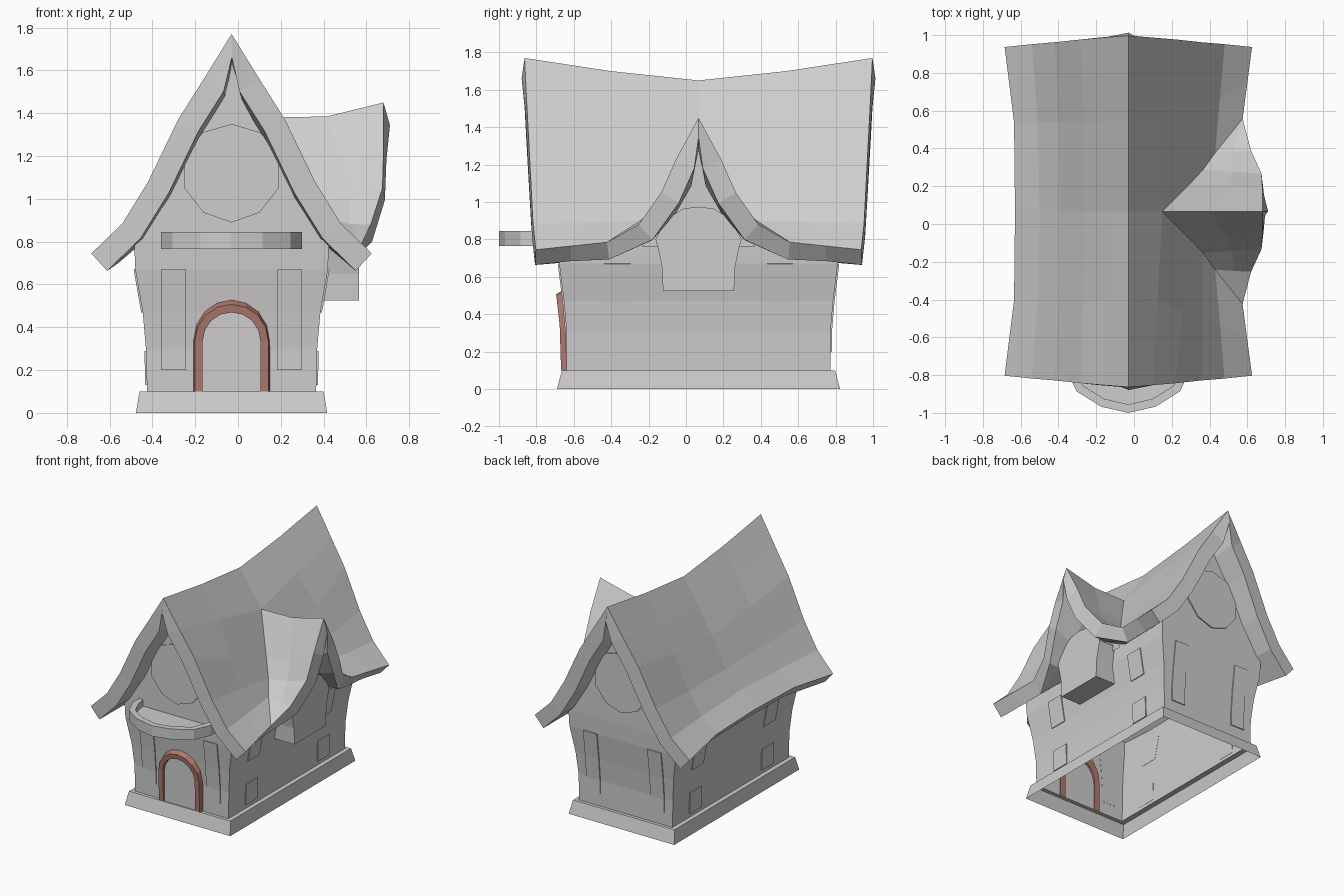
import bpy, bmesh, math
from mathutils import Vector

cube = bpy.data.objects.get("Cube")
if cube:
    bpy.data.objects.remove(cube, do_unlink=True)

CX, CY = -0.03, 0.067  # centre line of the house


def material(name, rgb):
    m = bpy.data.materials.new(name)
    m.use_nodes = True
    m.diffuse_color = (*rgb, 1)
    m.node_tree.nodes["Principled BSDF"].inputs["Base Color"].default_value = (*rgb, 1)
    return m


STONE = material("warm grey", (0.62, 0.605, 0.605))
BRICK = material("red brown", (0.42, 0.19, 0.15))


def finish(name, bm, mat=STONE, thickness=0, offset=0, upward=False):
    bmesh.ops.remove_doubles(bm, verts=bm.verts, dist=0.0005)
    bmesh.ops.recalc_face_normals(bm, faces=bm.faces)
    if upward and sum(f.normal.z * f.calc_area() for f in bm.faces) < 0:
        bmesh.ops.reverse_faces(bm, faces=bm.faces)
    me = bpy.data.meshes.new(name)
    bm.to_mesh(me)
    bm.free()
    me.materials.append(mat)
    ob = bpy.data.objects.new(name, me)
    bpy.context.collection.objects.link(ob)
    if thickness:
        mod = ob.modifiers.new("Thickness", "SOLIDIFY")
        mod.thickness, mod.offset = thickness, offset
    return ob


def loft(bm, rows, closed=False):
    """Bridge neighbouring rows of points with quads."""
    grid = [[bm.verts.new(p) for p in row] for row in rows]
    for a, b in zip(grid, grid[1:]):
        n = len(a)
        for i in range(n if closed else n - 1):
            j = (i + 1) % n
            bm.faces.new((a[i], a[j], b[j], b[i]))


def polygon(bm, pts):
    return bm.faces.new([bm.verts.new(p) for p in pts])


def mirrored(half):
    """Complete a half outline that starts on the centre line."""
    return half + [(-u, z) for u, z in reversed(half) if u > 0]


# Wall taper: height, half width, half depth
TAPER = [(0.1, 0.395, 0.705), (0.3, 0.40, 0.705), (0.47, 0.415, 0.72),
         (0.67, 0.45, 0.745), (0.80, 0.455, 0.75)]


def wall_at(z):
    for a, b in zip(TAPER, TAPER[1:]):
        if z <= b[0]:
            t = (z - a[0]) / (b[0] - a[0])
            return a[1] + t * (b[1] - a[1]), a[2] + t * (b[2] - a[2])
    return TAPER[-1][1:]


def ring(z, hx, hy):
    return [(CX + a * hx, CY + b * hy, z) for a, b in ((-1, -1), (1, -1), (1, 1), (-1, 1))]


# Walls and hollow plinth
bm = bmesh.new()
loft(bm, [ring(*t) for t in TAPER], closed=True)
finish("walls", bm)
bm = bmesh.new()
loft(bm, [ring(0, 0.447, 0.757), ring(0.1, 0.43, 0.73), ring(0.1, 0.39, 0.70)], closed=True)
finish("plinth", bm)

# End gables with round windows
GABLE = mirrored([(0, 1.64), (0.17, 1.36), (0.31, 1.08), (0.455, 0.80)])
ROUND = mirrored([(0, 1.35), (0.135, 1.31), (0.22, 1.20), (0.22, 1.05), (0.13, 0.935), (0, 0.89)])
for s, label in ((-1, "front"), (1, "back")):
    bm = bmesh.new()
    polygon(bm, [(CX + u, CY + s * 0.75, z) for u, z in GABLE])
    finish(label + "_gable", bm)
    bm = bmesh.new()
    polygon(bm, [(CX + u, CY + s * 0.754, z) for u, z in ROUND])
    finish(label + "_round_window", bm, thickness=0.009)


# Rectangular windows that follow the leaning walls
def window(name, s, on_end, u, half, z0, z1):
    heights = [z0] + [t[0] for t in TAPER if z0 < t[0] < z1] + [z1]
    rows = []
    for z in heights:
        hx, hy = wall_at(z)
        if on_end:
            rows.append([(CX + u + d, CY + s * (hy + 0.003), z) for d in (-half, half)])
        else:
            rows.append([(CX + s * (hx + 0.003), CY + u + d, z) for d in (-half, half)])
    bm = bmesh.new()
    loft(bm, rows)
    finish(name, bm, thickness=0.009)


for s in (-1, 1):
    for side in (-1, 1):
        window("tall_window", s, True, side * 0.272, 0.058, 0.2, 0.67)
        window("lower_window", s, False, side * 0.435, 0.07, 0.13, 0.29)
        window("upper_window", s, False, side * 0.435, 0.07, 0.47, 0.67)

# Roof shell: rows run from ridge to eave, as (distance from ridge, half depth, height)
END = [(0, 0.93, 1.77), (0.13, 0.92, 1.56), (0.25, 0.91, 1.37),
       (0.39, 0.895, 1.08), (0.51, 0.885, 0.885), (0.655, 0.87, 0.745)]
QUARTER = [(0, 0.47, 1.70), (0.12, 0.47, 1.50), (0.24, 0.47, 1.30),
           (0.37, 0.47, 1.05), (0.48, 0.47, 0.885), (0.605, 0.47, 0.78)]
MIDDLE = [(0, 0, 1.65), (0.12, 0, 1.46), (0.235, 0, 1.26),
          (0.36, 0, 1.04), (0.47, 0, 0.90), (0.60, 0, 0.79)]
VALLEY = [(0, 0, 1.65), (0.18, 0, 1.38), (0.33, 0.15, 1.09),
          (0.395, 0.22, 0.99), (0.46, 0.31, 0.90), (0.605, 0.49, 0.785)]
DORMER = [(0.71, 0, 1.45), (0.71, 0.12, 1.23), (0.705, 0.20, 1.05),
          (0.65, 0.32, 0.88), VALLEY[-1]]


def between(a, b):
    return [tuple((Vector(p) + Vector(q)) / 2) for p, q in zip(a, b)]


right_mid = between(END, VALLEY)
right_mid[0] = QUARTER[0]
dormer_mid = [(x, y, z - 0.03 * (1 - i / 4))
              for i, (x, y, z) in enumerate(between(VALLEY[1:], DORMER))]
bm = bmesh.new()
for s in (-1, 1):
    for side, columns in ((-1, (END, QUARTER, MIDDLE)),
                          (1, (END, right_mid, VALLEY)),
                          (1, (VALLEY[1:], dormer_mid, DORMER))):
        loft(bm, [[(CX + side * x, CY + s * y, z) for x, y, z in c] for c in columns])
finish("roof_with_dormer", bm, thickness=0.11, offset=-1, upward=True)

# Dormer wall and its arched bay
bm = bmesh.new()
half = [(0, 1.33), (0.10, 1.12), (0.17, 0.97), (0.27, 0.86), (0.30, 0.76)]
polygon(bm, [(0.44, CY + u, z) for u, z in mirrored(half)])
finish("dormer_gable", bm)
bm = bmesh.new()
half = [(0, 0.975), (0.08, 0.965), (0.17, 0.91), (0.23, 0.80),
        (0.215, 0.75), (0.195, 0.65), (0.19, 0.525)]
face = polygon(bm, [(0.38, CY + u, z) for u, z in mirrored(half)])
out = bmesh.ops.extrude_face_region(bm, geom=[face], use_keep_orig=True)
bmesh.ops.translate(bm, vec=(0.185, 0, 0),
                    verts=[v for v in out["geom"] if isinstance(v, bmesh.types.BMVert)])
finish("dormer_bay", bm)

# Curved balcony with a sunken floor
bm = bmesh.new()
half = [(0, -1.0), (0.145, -0.967), (0.275, -0.885), (0.33, -0.76), (0.33, -0.63)]
outline = mirrored(half)
loft(bm, [[(CX + x, y, z) for x, y in outline] for z in (0.765, 0.845)], closed=True)
polygon(bm, [(CX + x, y, 0.765) for x, y in outline])
top = polygon(bm, [(CX + x, y, 0.845) for x, y in outline])
bmesh.ops.remove_doubles(bm, verts=bm.verts, dist=0.0005)
bmesh.ops.recalc_face_normals(bm, faces=bm.faces)
bmesh.ops.inset_region(bm, faces=[top], thickness=0.045)
floor = bmesh.ops.extrude_face_region(bm, geom=[top])
bmesh.ops.translate(bm, vec=(0, 0, -0.05),
                    verts=[v for v in floor["geom"] if isinstance(v, bmesh.types.BMVert)])
bmesh.ops.delete(bm, geom=[top], context="FACES_ONLY")
finish("balcony", bm)


# Arched door and its frame
def arch(r, lift=0):
    pts = [(-r, 0.1)]
    for i in range(9):
        a = math.pi * (1 - i / 8)
        pts.append((r * math.cos(a), 0.335 + (r + lift) * math.sin(a)))
    return pts + [(r, 0.1)]


def front_y(z):
    return -0.668 - 0.11 * max(0, z - 0.27)


bm = bmesh.new()
inner = [(CX + x, front_y(z), z) for x, z in arch(0.135)]
outer = [(CX + x, front_y(z), z) for x, z in arch(0.172)]
inner_back = [(CX + x, -0.63, z) for x, z in arch(0.135)]
outer_back = [(CX + x, -0.63, z) for x, z in arch(0.18, 0.03)]
loft(bm, [inner_back, inner, outer, outer_back, inner_back])
finish("door_frame", bm, BRICK)
bm = bmesh.new()
polygon(bm, [(CX + x, -0.65, z) for x, z in arch(0.135)])
finish("door", bm, thickness=0.009)
